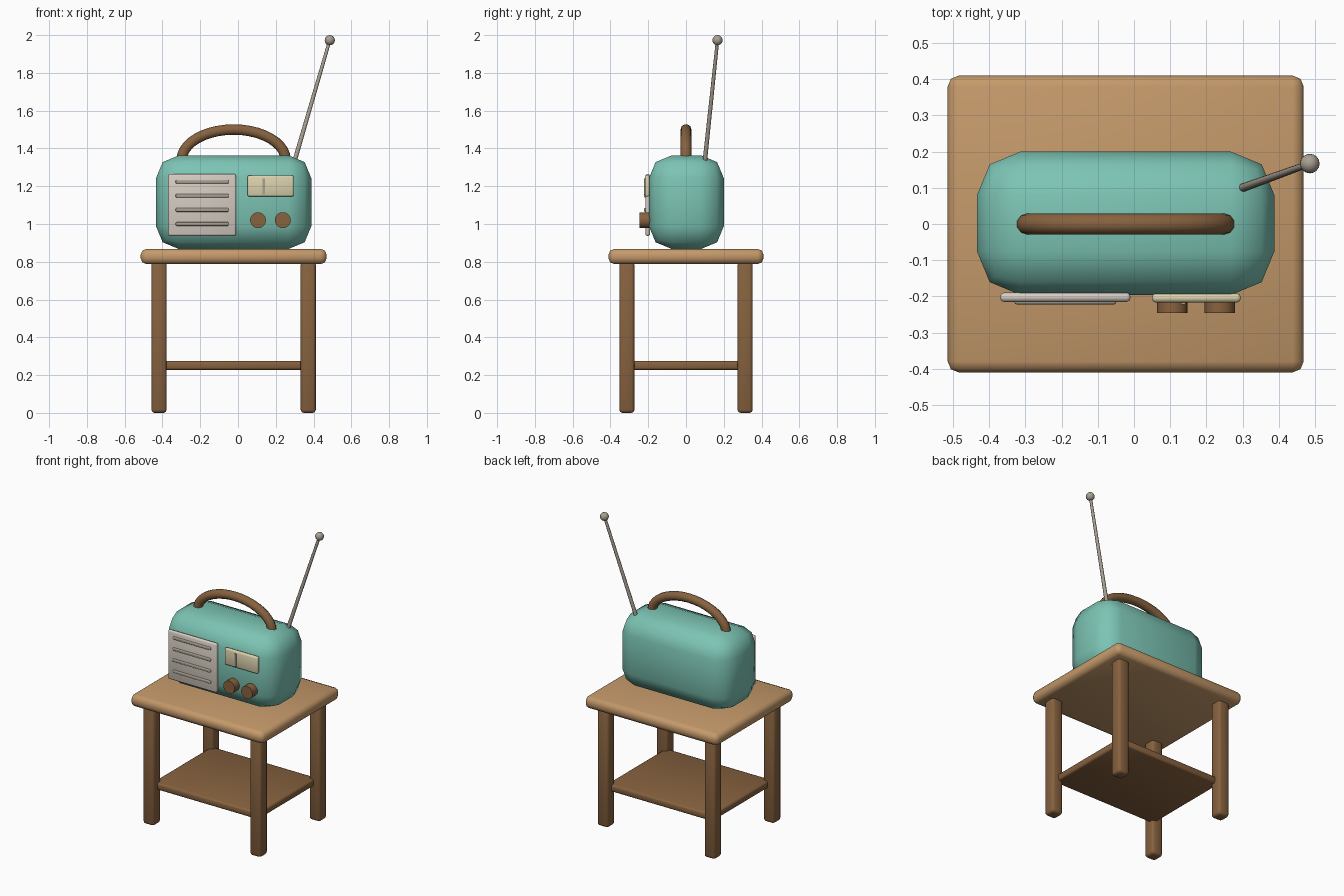
import bpy, math
from mathutils import Vector

if "Cube" in bpy.data.objects:
    bpy.data.objects.remove(bpy.data.objects["Cube"])


def material(name, hex_code):
    def lin(c):
        return c / 12.92 if c <= 0.04045 else ((c + 0.055) / 1.055) ** 2.4
    m = bpy.data.materials.new(name)
    m.diffuse_color = [lin(int(hex_code[i:i + 2], 16) / 255) for i in (0, 2, 4)] + [1]
    m.use_nodes = True
    m.node_tree.nodes["Principled BSDF"].inputs["Base Color"].default_value = m.diffuse_color
    return m


TEAL = material("teal enamel", "7CC4B4")
LIGHT_WOOD = material("light wood", "C4996A")
DARK_WOOD = material("dark wood", "87623F")
GRILLE = material("warm white", "D6CCC2")
CREAM = material("cream", "DCD2AE")
METAL = material("metal", "A8A092")


def finish(obj, name, mat, angle=40):
    obj.name = name
    obj.data.materials.clear()
    obj.data.materials.append(mat)
    bpy.ops.object.select_all(action='DESELECT')
    obj.select_set(True)
    bpy.context.view_layer.objects.active = obj
    bpy.ops.object.shade_smooth_by_angle(angle=math.radians(angle))
    return obj


def box(name, lo, hi, mat, bevel=0.0, segments=2):
    """Rounded box between two opposite corners."""
    lo, hi = Vector(lo), Vector(hi)
    bpy.ops.mesh.primitive_cube_add(size=1, location=(lo + hi) / 2)
    obj = bpy.context.object
    obj.scale = hi - lo
    bpy.ops.object.transform_apply(location=False, rotation=False, scale=True)
    if bevel:
        mod = obj.modifiers.new("Bevel", 'BEVEL')
        mod.width, mod.segments = bevel, segments
        bpy.ops.object.modifier_apply(modifier=mod.name)
    return finish(obj, name, mat, 50)


def rod(name, start, end, r1, r2, mat, sides=16):
    """Round rod, optionally tapered, between two points."""
    start, end = Vector(start), Vector(end)
    axis = end - start
    bpy.ops.mesh.primitive_cone_add(vertices=sides, radius1=r1, radius2=r2,
                                    depth=axis.length, location=(start + end) / 2)
    obj = bpy.context.object
    obj.rotation_euler = axis.to_track_quat('Z', 'Y').to_euler()
    return finish(obj, name, mat)


CX = -0.023  # table and radio share this centre line

# Side table
box("table_top", (CX - 0.492, -0.41, 0.788), (CX + 0.492, 0.41, 0.868), LIGHT_WOOD, 0.03)
for sx, side in ((-1, "left"), (1, "right")):
    for sy, end in ((-1, "front"), (1, "back")):
        x, y = CX + sx * 0.395, sy * 0.313
        box(f"leg_{end}_{side}", (x - 0.04, y - 0.04, 0), (x + 0.04, y + 0.04, 0.80),
            DARK_WOOD, 0.016)
box("shelf", (CX - 0.39, -0.312, 0.228), (CX + 0.39, 0.312, 0.275), DARK_WOOD, 0.012)

# Radio body
box("radio_body", (CX - 0.411, -0.196, 0.868), (CX + 0.411, 0.20, 1.363), TEAL, 0.12)

# Speaker grille with slats
box("speaker_grille", (-0.37, -0.215, 0.937), (-0.01, -0.19, 1.265), GRILLE, 0.01)
for i in range(4):
    z = 1.0 + i * 0.0745
    box(f"grille_slat_{i + 1}", (-0.33, -0.222, z - 0.01), (-0.05, -0.205, z + 0.01),
        METAL, 0.005)

# Tuning dial and needle
box("tuning_dial", (0.05, -0.217, 1.145), (0.295, -0.192, 1.258), CREAM, 0.01)
box("dial_needle", (0.13, -0.223, 1.157), (0.142, -0.21, 1.242), METAL)

# Knobs
for i, x in enumerate((0.106, 0.237)):
    rod(f"knob_{i + 1}", (x, -0.19, 1.02), (x, -0.246, 1.02), 0.042, 0.042, DARK_WOOD, 20)

# Carrying handle: half-ellipse tube
curve = bpy.data.curves.new("handle_path", 'CURVE')
curve.dimensions = '3D'
curve.bevel_depth, curve.bevel_resolution, curve.use_fill_caps = 0.029, 3, True
spline = curve.splines.new('POLY')
STEPS = 20
spline.points.add(STEPS)
for i, p in enumerate(spline.points):
    a = math.pi * i / STEPS
    p.co = (CX - 0.275 * math.cos(a), 0, 1.34 + 0.16 * math.sin(a), 1)
handle = bpy.data.objects.new("handle", curve)
bpy.context.collection.objects.link(handle)
bpy.ops.object.select_all(action='DESELECT')
handle.select_set(True)
bpy.context.view_layer.objects.active = handle
bpy.ops.object.convert(target='MESH')
finish(bpy.context.object, "handle", DARK_WOOD, 60)

# Aerial with ball tip
tip = (0.486, 0.167, 1.973)
rod("aerial", (0.30, 0.10, 1.335), tip, 0.012, 0.009, METAL, 12)
bpy.ops.mesh.primitive_uv_sphere_add(segments=16, ring_count=10, radius=0.027, location=tip)
finish(bpy.context.object, "aerial_tip", METAL)
